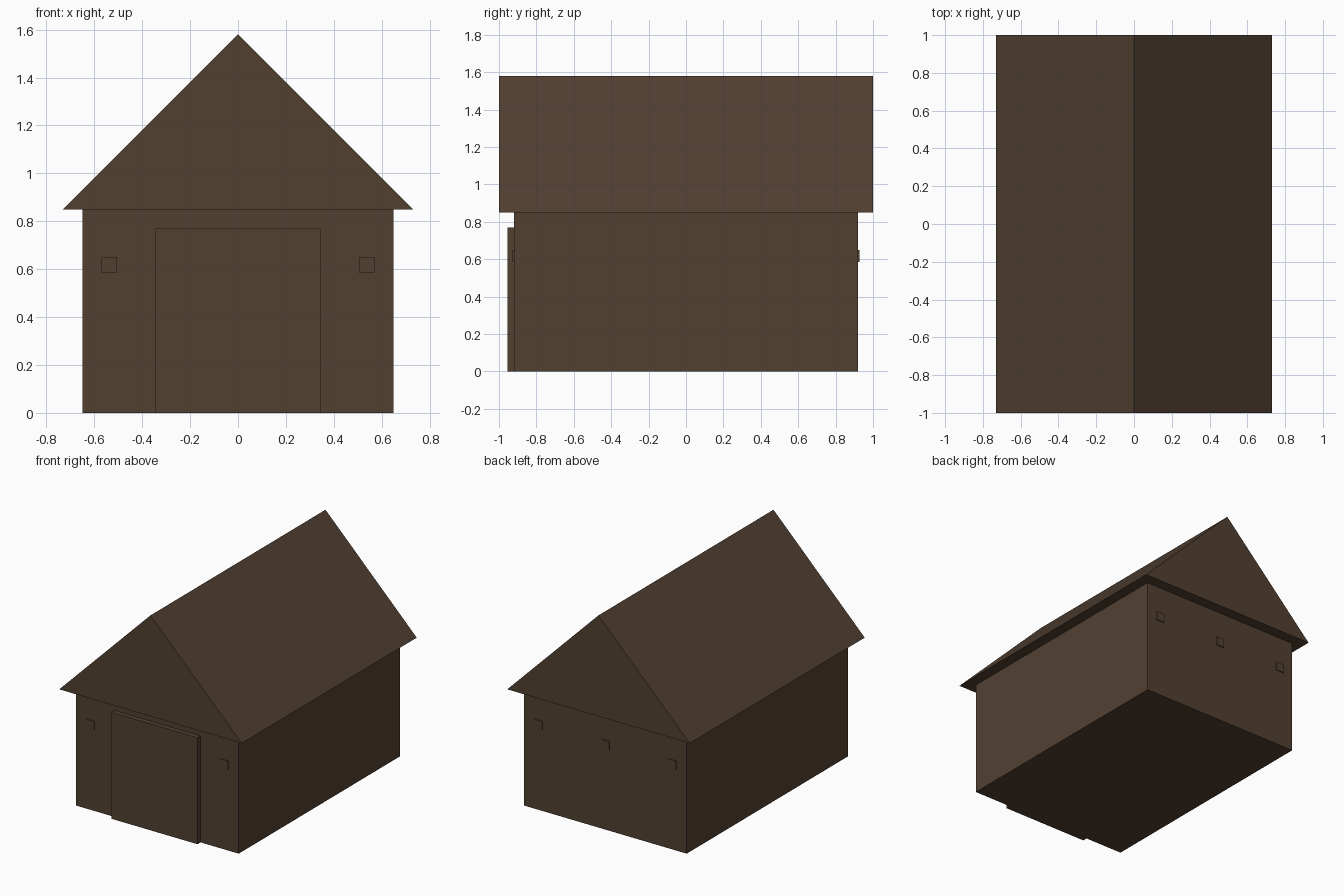
import bpy

if "Cube" in bpy.data.objects:
    bpy.data.objects.remove(bpy.data.objects["Cube"])

brown = bpy.data.materials.new("dark brown wood")
brown.diffuse_color = (0.084, 0.051, 0.031, 1)
brown.use_nodes = True
brown.node_tree.nodes["Principled BSDF"].inputs["Base Color"].default_value = brown.diffuse_color


def mesh_object(name, verts, faces):
    me = bpy.data.meshes.new(name)
    me.from_pydata(verts, [], faces)
    me.materials.append(brown)
    ob = bpy.data.objects.new(name, me)
    bpy.context.collection.objects.link(ob)
    return ob


def prism(name, profile, y0, y1):
    """Extrude an anticlockwise (x, z) profile (seen from the front) along y."""
    n = len(profile)
    verts = [(x, y, z) for y in (y0, y1) for x, z in profile]
    faces = [tuple(range(n)), tuple(reversed(range(n, 2 * n)))]
    faces += [(i, i + n, (i + 1) % n + n, (i + 1) % n) for i in range(n)]
    return mesh_object(name, verts, faces)


def box(name, x0, x1, y0, y1, z0, z1):
    return prism(name, [(x0, z0), (x1, z0), (x1, z1), (x0, z1)], y0, y1)


# Walls, solid gable roof with overhang, and the large front door
box("walls", -0.65, 0.65, -0.92, 0.92, 0, 0.85)
prism("roof", [(-0.73, 0.85), (0.73, 0.85), (0, 1.58)], -1, 1)
box("front_door", -0.345, 0.345, -0.955, -0.915, 0, 0.77)

# Small square vents: two beside the door, three on the back wall
h = 0.032
for x in (-0.537, 0.537):
    box("front_vent", x - h, x + h, -0.927, -0.915, 0.617 - h, 0.617 + h)
for x in (-0.537, 0, 0.537):
    box("back_vent", x - h, x + h, 0.915, 0.927, 0.617 - h, 0.617 + h)
